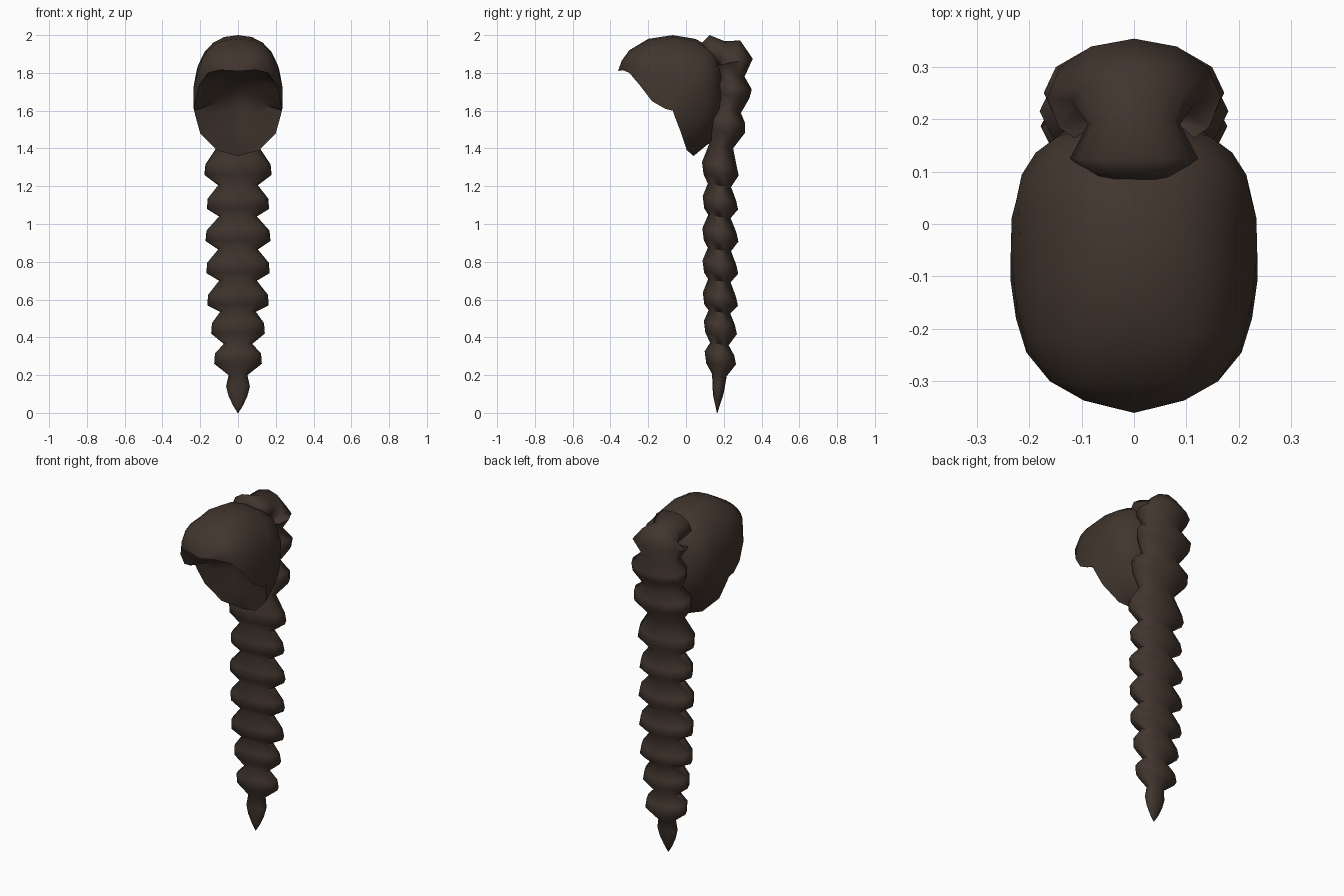
import bpy, bmesh
from math import sin, cos, pi, radians

cube = bpy.data.objects.get("Cube")
if cube:
    bpy.data.objects.remove(cube)

brown = bpy.data.materials.new("dark_brown_hair")
brown.use_nodes = True
color = (0.053, 0.036, 0.027, 1)
brown.diffuse_color = color
brown.node_tree.nodes["Principled BSDF"].inputs["Base Color"].default_value = color


def add_grid(bm, rows, closed=False):
    """Skin consecutive rows of points with quads."""
    grid = [[bm.verts.new(p) for p in row] for row in rows]
    n = len(rows[0])
    for a, b in zip(grid, grid[1:]):
        for i in range(n if closed else n - 1):
            j = (i + 1) % n
            bm.faces.new((a[i], a[j], b[j], b[i]))
    return grid


def finish(name, bm, angle):
    bmesh.ops.remove_doubles(bm, verts=bm.verts, dist=0.0005)
    bmesh.ops.recalc_face_normals(bm, faces=bm.faces)
    mesh = bpy.data.meshes.new(name)
    bm.to_mesh(mesh)
    bm.free()
    mesh.materials.append(brown)
    obj = bpy.data.objects.new(name, mesh)
    bpy.context.collection.objects.link(obj)
    bpy.ops.object.select_all(action="DESELECT")
    obj.select_set(True)
    bpy.context.view_layer.objects.active = obj
    bpy.ops.object.shade_smooth_by_angle(angle=radians(angle))


def arch(rim, mid, power, bulge, steps=6):
    """Rounded arch from the left rim, over the midline, to the right rim."""
    w, y, z = rim
    half = []
    for i in range(steps + 1):
        t = pi / 2 * i / steps
        s, c = max(sin(t), 0) ** power, max(cos(t), 0) ** power
        if i == steps:
            c = 0
        half.append((w * s * (1 + bulge * sin(2 * t)),
                     y + (mid[0] - y) * c, z + (mid[1] - z) * c))
    return half[::-1] + [(-x, y, z) for x, y, z in half[1:]]


# Hair cap: rim from forehead to nape, with outer and inner midlines
rim = [(0, -.36, 1.81), (.095, -.335, 1.815), (.16, -.30, 1.80),
       (.205, -.245, 1.735), (.225, -.18, 1.65), (.235, -.11, 1.61),
       (.232, -.07, 1.60), (.225, -.06, 1.57), (.2, -.025, 1.48),
       (.11, .005, 1.39), (0, .04, 1.36)]
outer = [(-.36, 1.81), (-.34, 1.865), (-.30, 1.92), (-.2, 1.98), (-.07, 2),
         (.05, 1.98), (.14, 1.93), (.19, 1.83), (.2, 1.68), (.15, 1.45), (.04, 1.36)]
inner = [(-.36, 1.81), (-.33, 1.815), (-.29, 1.81), (-.22, 1.80), (-.13, 1.77),
         (-.06, 1.72), (-.01, 1.66), (0, 1.6), (.015, 1.49), (.025, 1.4), (.04, 1.36)]
bm = bmesh.new()
add_grid(bm, [arch(r, m, .85 if i < 6 else .7, .06)
              for i, (r, m) in enumerate(zip(rim, outer))])
add_grid(bm, [arch(r, m, .85 if i < 5 else 1.8, 0)
              for i, (r, m) in enumerate(zip(rim, inner))])
finish("hair_cap", bm, 40)

# Braid rings: centre y, centre z, half width, half depth, tilt
rings = [(.085, 1.93, .07, .03, 90), (.125, 1.92, .122, .08, 90),
         (.19, 1.90, .088, .07, 80), (.235, 1.88, .118, .105, 60),
         (.24, 1.855, .165, .115, 10), (.235, 1.78, .115, .075, 0),
         (.25, 1.73, .172, .1, -10), (.245, 1.68, .168, .092, -8),
         (.22, 1.60, .115, .072, -10), (.215, 1.55, .18, .1, -10),
         (.215, 1.49, .178, .098, -4), (.185, 1.41, .11, .065, -8)]
# Hanging knots: height, half width, neck height, neck half width
knots = [(1.28, .178, 1.205, .105), (1.10, .165, 1.04, .1),
         (.93, .172, .865, .105), (.76, .168, .7, .1), (.59, .163, .535, .095),
         (.44, .142, .365, .075), (.28, .126, .2, .05)]
for z, w, neck_z, neck_w in knots:
    d = .045 + w * .27
    rings += [(.177, z + .035, w * .97, d, -8), (.186, z - .02, w, d, -2),
              (.177, neck_z, neck_w, .018 + neck_w * .42, -8)]
# Tapered tail end
rings += [(.173, .14, .063, .033, 0), (.17, .09, .05, .026, 0),
          (.167, .04, .027, .012, 0), (.165, 0, .002, .002, 0)]

SIDES = 12
bm = bmesh.new()
rows = []
for y, z, w, d, tilt in rings:
    t = radians(tilt)
    rows.append([(w * cos(a), y + d * sin(a) * cos(t), z + d * sin(a) * sin(t))
                 for a in (2 * pi * k / SIDES for k in range(SIDES))])
grid = add_grid(bm, rows, closed=True)
bm.faces.new(grid[0])
bm.faces.new(grid[-1])
finish("braid", bm, 80)
